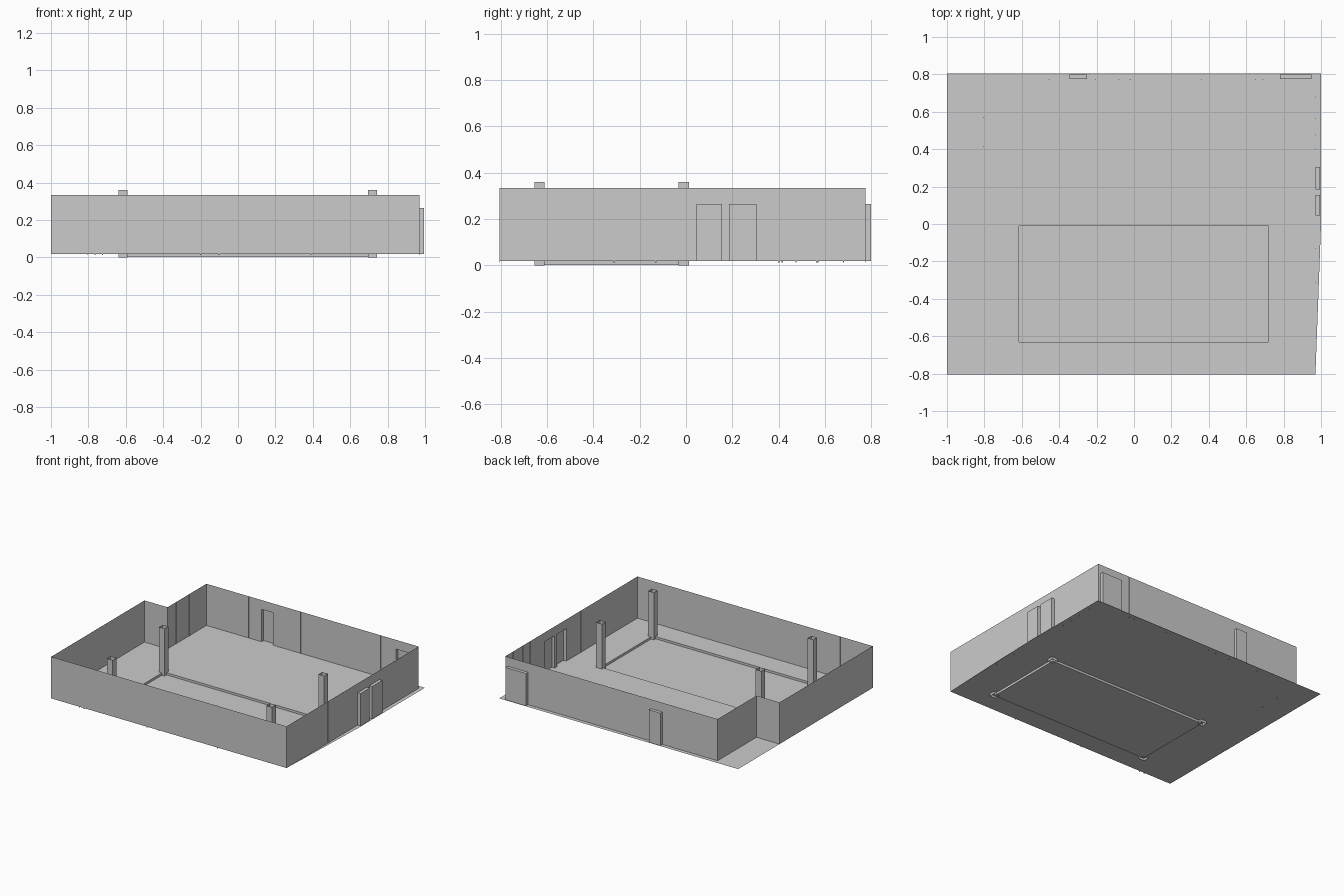
import bpy
from mathutils import Vector

if "Cube" in bpy.data.objects:
    bpy.data.objects.remove(bpy.data.objects["Cube"])

FLOOR, TOP, DOOR_TOP = 0.019, 0.334, 0.264
DEPTH = 0.024          # how far door recesses push outward
UP = Vector((0, 0, 1))


def make(name, verts, faces):
    me = bpy.data.meshes.new(name)
    me.from_pydata([tuple(v) for v in verts], [], faces)
    me.update()
    ob = bpy.data.objects.new(name, me)
    bpy.context.collection.objects.link(ob)
    return ob


def box(name, lo, hi):
    v = [(x, y, z) for z in (lo[2], hi[2]) for x, y in
         ((lo[0], lo[1]), (hi[0], lo[1]), (hi[0], hi[1]), (lo[0], hi[1]))]
    sides = [(i, (i + 1) % 4, (i + 1) % 4 + 4, i + 4) for i in range(4)]
    return make(name, v, sides + [(3, 2, 1, 0), (4, 5, 6, 7)])


def wall(name, p, q, doors=(), fins=()):
    """Thin wall from p to q (room on the left); doors = (start, end) distances,
    fins = distances of the thin vertical panel joints."""
    p, q = Vector((*p, 0)), Vector((*q, 0))
    d = (q - p).normalized()
    out = d.cross(UP)
    at = lambda s, z, o=0.0: p + d * s + UP * z + out * o
    length = (q - p).length
    # wall outline, stepping around each doorway
    outline = [at(0, FLOOR)]
    for a, b in sorted(doors):
        outline += [at(a, FLOOR), at(a, DOOR_TOP), at(b, DOOR_TOP), at(b, FLOOR)]
    outline += [at(length, FLOOR), at(length, TOP), at(0, TOP)]
    make(name, outline, [tuple(range(len(outline)))])
    # door recess: two jambs, head and door panel
    for i, (a, b) in enumerate(doors):
        ring = [(a, FLOOR), (a, DOOR_TOP), (b, DOOR_TOP), (b, FLOOR)]
        v = [at(s, z) for s, z in ring] + [at(s, z, DEPTH) for s, z in ring]
        make(f"{name}_door_{i + 1}", v,
             [(0, 1, 5, 4), (1, 2, 6, 5), (2, 3, 7, 6), (4, 5, 6, 7)])
    # panel joints
    for i, s in enumerate(fins):
        c = [at(s - 0.003, 0.012, -0.003), at(s + 0.003, TOP, 0.0005)]
        lo = [min(c[0][k], c[1][k]) for k in range(3)]
        hi = [max(c[0][k], c[1][k]) for k in range(3)]
        box(f"{name}_joint_{i + 1}", lo, hi)


# room outline, counter-clockwise, with the notch at the back left
L, R, F, B = -1.0, 0.97, -0.805, 0.775
NX, NY = -0.807, 0.31
wall("front_wall", (L, F), (R, F),
     fins=[x - L for x in (-0.765, -0.725, -0.20, -0.10, 0.39)])
wall("right_wall", (R, F), (R, B), doors=[(0.045 - F, 0.155 - F), (0.185 - F, 0.305 - F)],
     fins=[y - F for y in (-0.31, -0.13, 0.40, 0.475, 0.565, 0.68)])
wall("back_wall", (R, B), (NX, B), doors=[(R - 0.95, R - 0.78), (R + 0.25, R + 0.345)],
     fins=[R - x for x in (0.69, 0.65, 0.36, -0.02, -0.08, -0.205, -0.455)])
wall("notch_side_wall", (NX, B), (NX, NY), fins=[B - 0.57, B - 0.415])
wall("notch_back_wall", (NX, NY), (L, NY))
wall("left_wall", (L, NY), (L, F))

# floor around the sunken area
x0, x1, y0, y1, zb = -0.615, 0.72, -0.632, -0.01, 0.002
rect = [(x0, y0), (x1, y0), (x1, y1), (x0, y1)]
outer = [(-1, -0.805), (0.97, -0.805), (1, 0), (1, 0.805), (-1, 0.805)]
make("floor", [(*p, FLOOR) for p in outer + rect],
     [(0, 1, 6, 5), (1, 2, 3, 7, 6), (3, 4, 8, 7), (4, 0, 5, 8)])

# sunken floor panel with its step
make("sunken_floor", [(*p, FLOOR) for p in rect] + [(*p, zb) for p in rect],
     [(i, (i + 1) % 4, (i + 1) % 4 + 4, i + 4) for i in range(4)] + [(4, 5, 6, 7)])

# open square columns at the corners of the sunken area
hx, hy = 0.024, 0.022
for i, (cx, cy) in enumerate(rect):
    sq = [(cx - hx, cy - hy), (cx + hx, cy - hy), (cx + hx, cy + hy), (cx - hx, cy + hy)]
    make(f"column_{i + 1}", [(*p, 0.0) for p in sq] + [(*p, 0.36) for p in sq],
         [(k, (k + 1) % 4, (k + 1) % 4 + 4, k + 4) for k in range(4)])
